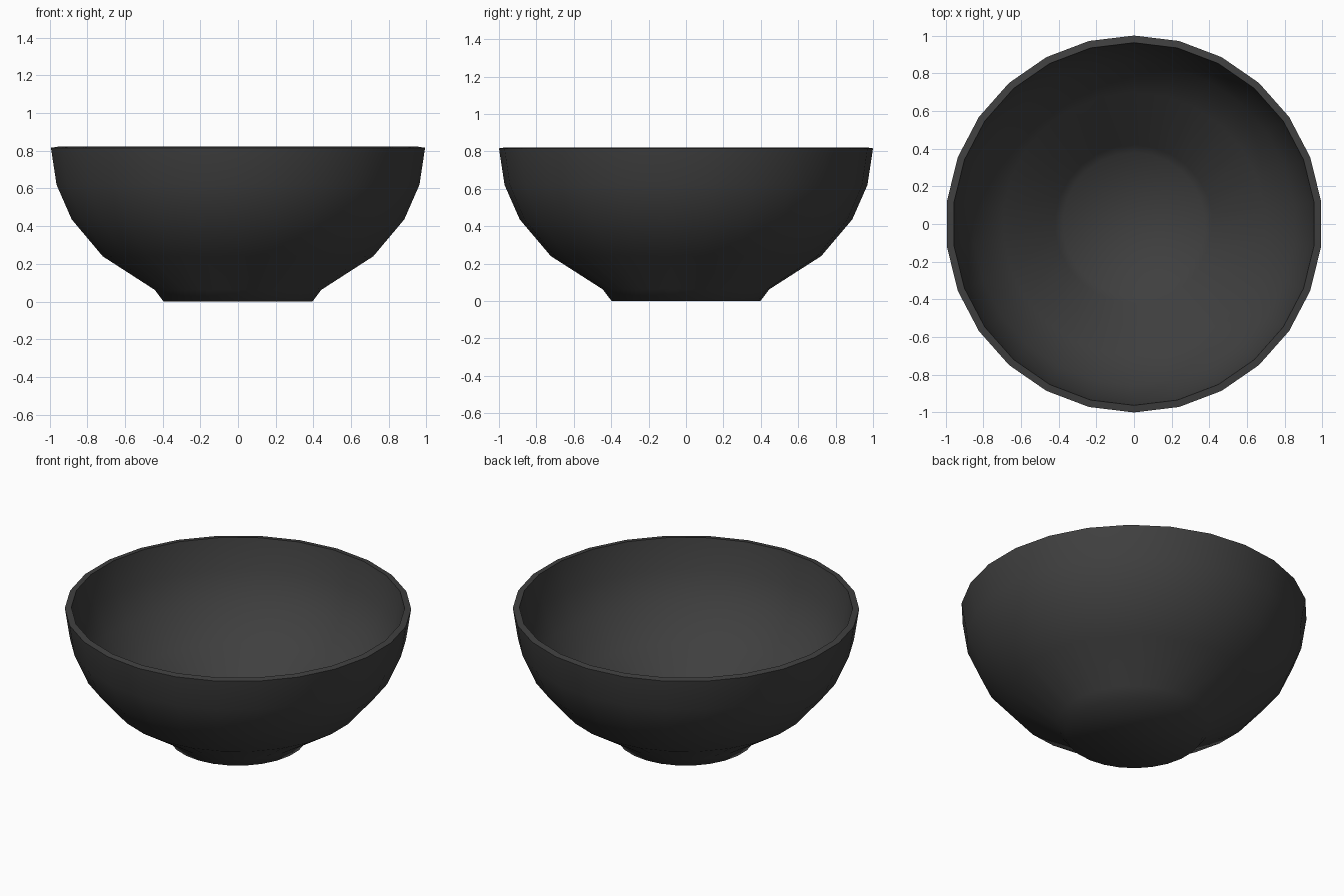
import bpy, bmesh, math
from mathutils import Matrix

cube = bpy.data.objects.get("Cube")
if cube:
    bpy.data.objects.remove(cube, do_unlink=True)

SIDES = 26
WALL = 0.038
# Outer profile as (radius, height), foot to rim
PROFILE = [(0.398, 0), (0.445, 0.062), (0.723, 0.24),
           (0.889, 0.436), (0.97, 0.62), (1.0, 0.816)]

# Dark glaze
glaze = bpy.data.materials.new("dark_grey")
glaze.use_nodes = True
colour = (0.05, 0.05, 0.05, 1)
glaze.diffuse_color = colour
glaze.node_tree.nodes["Principled BSDF"].inputs["Base Color"].default_value = colour

# Outer skin: stacked rings with a closed foot
bm = bmesh.new()
rings = []
for radius, height in PROFILE:
    ring = bmesh.ops.create_circle(
        bm, segments=SIDES, radius=radius,
        matrix=Matrix.Translation((0, 0, height)))["verts"]
    rings.append(ring)
for low, high in zip(rings, rings[1:]):
    for i in range(SIDES):
        j = (i + 1) % SIDES
        bm.faces.new((low[i], low[j], high[j], high[i]))
bm.faces.new(rings[0])
bmesh.ops.recalc_face_normals(bm, faces=bm.faces)
# Make the skin face outward so that the wall thickens inward
bm.faces.ensure_lookup_table()
if bm.faces[-1].normal.z > 0:
    bmesh.ops.reverse_faces(bm, faces=bm.faces)
mesh = bpy.data.meshes.new("bowl")
bm.to_mesh(mesh)
bm.free()
mesh.materials.append(glaze)
bowl = bpy.data.objects.new("bowl", mesh)
bpy.context.collection.objects.link(bowl)

# Wall thickness, then smooth sides with a sharp rim
bpy.ops.object.select_all(action="DESELECT")
bpy.context.view_layer.objects.active = bowl
bowl.select_set(True)
wall = bowl.modifiers.new("wall", "SOLIDIFY")
wall.thickness = WALL
wall.offset = -1
wall.use_even_offset = True
bpy.ops.object.modifier_apply(modifier=wall.name)
bpy.ops.object.shade_smooth_by_angle(angle=math.radians(60))
